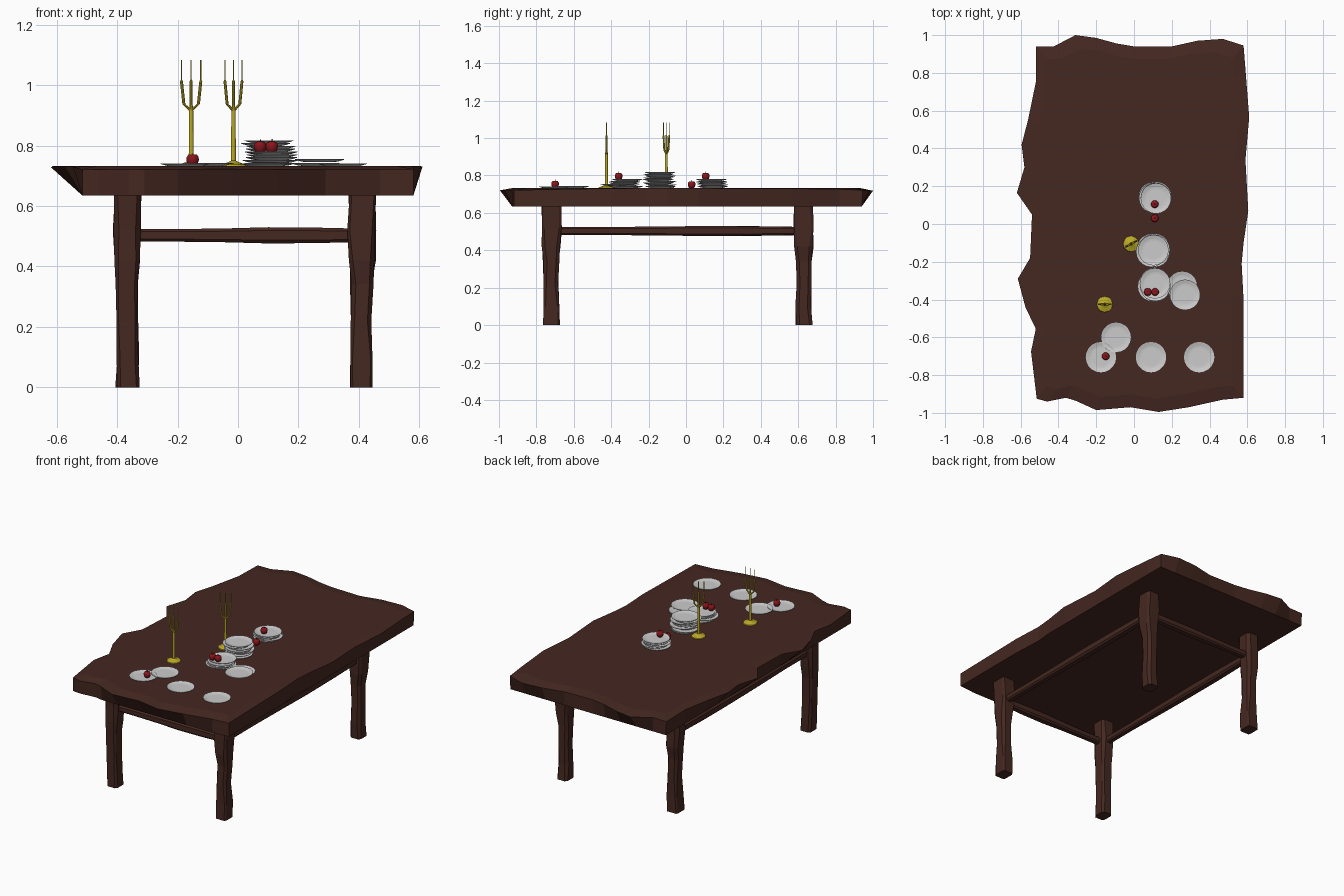
import bpy, bmesh, random
from math import sin, cos, pi
from mathutils import Matrix, Vector

if "Cube" in bpy.data.objects:
    bpy.data.objects.remove(bpy.data.objects["Cube"])

random.seed(4)


def material(name, rgb):
    m = bpy.data.materials.new(name)
    m.diffuse_color = (*rgb, 1)
    m.use_nodes = True
    m.node_tree.nodes["Principled BSDF"].inputs["Base Color"].default_value = m.diffuse_color
    return m


WOOD = material("dark_wood", (0.06, 0.021, 0.015))
GOLD = material("gold", (0.5, 0.4, 0.02))
RED = material("apple_red", (0.25, 0.008, 0.012))


def loft(bm, rings):
    """Skin a list of equal-length point rings and cap both ends."""
    vs = [[bm.verts.new(p) for p in r] for r in rings]
    n = len(vs[0])
    for a, b in zip(vs, vs[1:]):
        for i in range(n):
            j = (i + 1) % n
            bm.faces.new((a[i], a[j], b[j], b[i]))
    bm.faces.new(vs[0][::-1])
    bm.faces.new(vs[-1])


def circle(x, y, z, r, n):
    return [(x + r * cos(2 * pi * i / n), y + r * sin(2 * pi * i / n), z) for i in range(n)]


def finish(bm, name, mat=None, loc=(0, 0, 0), rot=0):
    bmesh.ops.recalc_face_normals(bm, faces=bm.faces[:])
    me = bpy.data.meshes.new(name)
    bm.to_mesh(me)
    bm.free()
    ob = bpy.data.objects.new(name, me)
    ob.location = loc
    ob.rotation_euler.z = rot
    if mat:
        me.materials.append(mat)
    bpy.context.collection.objects.link(ob)
    return ob


# Tabletop: live-edge outline on top, straight rectangle below
outline = [(-.52, .94), (-.425, .94), (-.31, 1), (-.2, .985), (-.09, .955), (0, .94),
           (.2, .94), (.335, .97), (.47, .98), (.58, .945), (.59, .82), (.61, .565),
           (.59, .34), (.605, .07), (.58, -.1), (.57, -.21), (.58, -.4), (.58, -.92),
           (.47, -.93), (.29, -.97), (.13, -.995), (-.02, -.97), (-.2, -.985),
           (-.31, -.935), (-.36, -.92), (-.46, -.94), (-.515, -.925), (-.545, -.675),
           (-.52, -.555), (-.575, -.44), (-.615, -.29), (-.55, -.18), (-.54, .05),
           (-.62, .165), (-.58, .3), (-.595, .42), (-.56, .555), (-.52, .75)][::-1]
bm = bmesh.new()
low = [(min(max(x, -.515), .58), min(max(y, -.93), .94), .635) for x, y in outline]
rim = [(x, y, .731 - .012 * abs(y) ** 4 + random.uniform(-.002, .002)) for x, y in outline]
inner = [(x * .9, y * .93, .733) for x, y in outline]
loft(bm, [low, rim, inner])
finish(bm, "tabletop", WOOD)

# Legs: rough-hewn chamfered posts
LX, LY = (-.365, .41), (-.72, .63)
LEG = [(0, .037), (.1, .036), (.22, .034), (.34, .036), (.42, .042), (.52, .045), (.645, .044)]
for ny, y in zip(("front", "back"), LY):
    for nx, x in zip(("left", "right"), LX):
        bm = bmesh.new()
        rings = []
        for z, h in LEG:
            dx, dy = random.uniform(-.004, .004), random.uniform(-.004, .004)
            c = h * random.uniform(.55, .85)
            k = h * 1.08
            rings.append([(x + dx + a, y + dy + b * 1.08, z) for a, b in
                          ((h, -c), (h, c), (c, k), (-c, k), (-h, c), (-h, -c), (-c, -k), (c, -k))])
        loft(bm, rings)
        finish(bm, f"{ny}_{nx}_leg", WOOD)


# Stretchers: slightly bulging rails between the legs
def stretcher(name, a, b):
    a, b = Vector(a), Vector(b)
    side = (b - a).normalized().cross(Vector((0, 0, 1)))
    bm = bmesh.new()
    rings = []
    for t, s in ((0, .021), (.2, .021), (.4, .023), (.6, .026), (.8, .025), (1, .022)):
        p = a.lerp(b, t)
        s += random.uniform(-.001, .001)
        rings.append([p + side * u * s + Vector((0, 0, v * s)) for u, v in
                      ((1, -.6), (1, .6), (.6, 1), (-.6, 1), (-1, .6), (-1, -.6), (-.6, -1), (.6, -1))])
    loft(bm, rings)
    finish(bm, name, WOOD)


for n, y in zip(("front", "back"), LY):
    stretcher(n + "_stretcher", (LX[0], y, .503), (LX[1], y, .503))
for n, x in zip(("left", "right"), LX):
    stretcher(n + "_stretcher", (x, LY[0], .503), (x, LY[1], .503))

# Candelabra: round foot, stem, three arms with thin candles
for k, (x, y, rot) in enumerate(((-.155, -.425, 0), (-.015, -.105, .5))):
    bm = bmesh.new()
    loft(bm, [circle(0, 0, z, r, 12) for r, z in
              ((.043, 0), (.041, .005), (.02, .012), (.008, .018), (.007, .185), (.009, .19))])
    for s in (-1, 0, 1):
        path = ((0, .183, .007), (.024, .205, .005), (.032, .28, .005), (.032, .286, .002), (.032, .35, .002))
        loft(bm, [circle(s * px, 0, z, r, 8) for px, z, r in path])
    finish(bm, f"candelabrum_{k + 1}", GOLD, (x, y, .732), rot)

# Plates: (x, y, base height, number in the stack)
PLATE = ((.045, 0), (.06, .002), (.081, .008), (.081, .010), (.06, .0045), (.05, .0035))
STACKS = ((.11, .135, .733, 5), (.1, -.14, .733, 9), (.105, -.32, .733, 5),
          (.255, -.33, .733, 1), (.27, -.375, .745, 1), (-.095, -.6, .733, 1),
          (-.175, -.705, .731, 1), (.09, -.705, .731, 1), (.345, -.705, .731, 1))
for k, (x, y, z, count) in enumerate(STACKS):
    bm = bmesh.new()
    for i in range(count):
        jx, jy = (random.uniform(-.01, .01) for _ in "xy") if count > 1 else (0, 0)
        loft(bm, [circle(jx, jy, i * .0093 + pz, r, 20) for r, pz in PLATE])
    finish(bm, f"plates_{k + 1}", None, (x, y, z))

# Apples: dimpled ball with a short stem
BODY = ((.004, .003), (.011, 0), (.017, .006), (.0205, .017), (.02, .027), (.014, .036), (.007, .037), (.002, .033))
APPLES = ((.11, .105, .776), (.11, .03, .732), (.073, -.36, .776), (.112, -.36, .776), (-.15, -.7, .734))
for k, loc in enumerate(APPLES):
    bm = bmesh.new()
    loft(bm, [circle(0, 0, z, r, 12) for r, z in BODY])
    loft(bm, [circle(0, 0, .032, .0012, 5), circle(.002, 0, .045, .0012, 5)])
    ob = finish(bm, f"apple_{k + 1}", RED, loc)
    for p in ob.data.polygons:
        p.use_smooth = True
